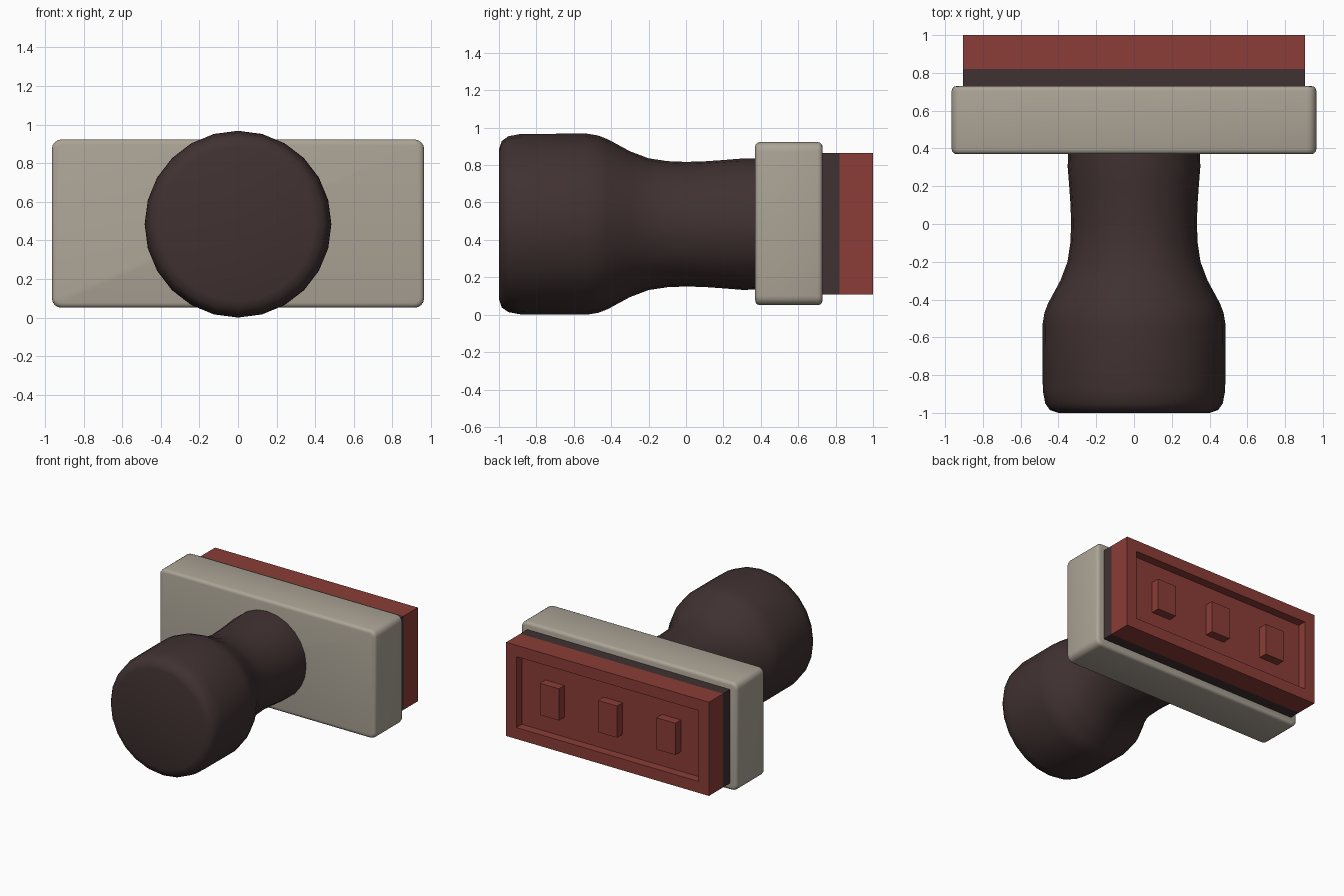
import bpy
import bmesh
import math
from mathutils import Matrix, Vector

cube = bpy.data.objects.get("Cube")
if cube:
    bpy.data.objects.remove(cube, do_unlink=True)

MID = 0.484  # height of the handle axis


def material(name, rgb):
    m = bpy.data.materials.new(name)
    m.use_nodes = True
    m.diffuse_color = (*rgb, 1)
    m.node_tree.nodes["Principled BSDF"].inputs["Base Color"].default_value = (*rgb, 1)
    return m


dark = material("dark_brown", (0.052, 0.031, 0.031))
stone = material("warm_grey", (0.41, 0.37, 0.305))
red = material("brick_red", (0.26, 0.047, 0.038))


def finish(bm, name, mat, smooth=None):
    bmesh.ops.recalc_face_normals(bm, faces=bm.faces)
    mesh = bpy.data.meshes.new(name)
    bm.to_mesh(mesh)
    bm.free()
    mesh.materials.append(mat)
    ob = bpy.data.objects.new(name, mesh)
    bpy.context.collection.objects.link(ob)
    if smooth:
        bpy.ops.object.select_all(action='DESELECT')
        bpy.context.view_layer.objects.active = ob
        ob.select_set(True)
        bpy.ops.object.shade_smooth_by_angle(angle=math.radians(smooth))
    return ob


def box(half_x, half_z, y0, y1, x=0.0):
    bm = bmesh.new()
    place = Matrix.Translation((x, (y0 + y1) / 2, MID + 0.003))
    size = Matrix.Diagonal((2 * half_x, y1 - y0, 2 * half_z, 1))
    bmesh.ops.create_cube(bm, size=1, matrix=place @ size)
    return bm


# Turned handle: (position along y, radius), spun around the y axis
profile = [(-1, 0), (-1, 0.40), (-0.985, 0.445), (-0.95, 0.47), (-0.88, 0.483),
           (-0.53, 0.484), (-0.47, 0.474), (-0.42, 0.455), (-0.3, 0.39),
           (-0.2, 0.352), (-0.1, 0.337), (0, 0.333), (0.1, 0.336),
           (0.2, 0.343), (0.3, 0.351), (0.37, 0.35), (0.38, 0)]
bm = bmesh.new()
verts = [bm.verts.new((0, y, MID + r)) for y, r in profile]
edges = [bm.edges.new(pair) for pair in zip(verts, verts[1:])]
bmesh.ops.spin(bm, geom=verts + edges, cent=(0, 0, MID), axis=(0, 1, 0),
               angle=math.tau, steps=24)
bmesh.ops.remove_doubles(bm, verts=bm.verts, dist=0.0005)
finish(bm, "handle", dark, 60)

# Backing plate: rounded corners first, then a softer rim
bm = box(0.965, 0.436, 0.37, 0.73)


def along_y(e):
    return abs(e.verts[0].co.y - e.verts[1].co.y) > 0.1


bmesh.ops.bevel(bm, geom=[e for e in bm.edges if along_y(e)], offset=0.05,
                segments=4, profile=0.5, affect='EDGES')
bmesh.ops.bevel(bm, geom=[e for e in bm.edges if not along_y(e)], offset=0.025,
                segments=3, profile=0.5, affect='EDGES')
finish(bm, "backing_plate", stone, 40)

# Cushion between plate and rubber
finish(box(0.905, 0.378, 0.72, 0.82), "cushion", dark)

# Rubber pad with a recessed panel in the back face
bm = box(0.905, 0.378, 0.82, 1.0)
bm.normal_update()
back = max(bm.faces, key=lambda f: f.calc_center_median().y)
bmesh.ops.inset_region(bm, faces=[back], thickness=0.13)
floor = bmesh.ops.extrude_discrete_faces(bm, faces=[back])["faces"][0]
bmesh.ops.translate(bm, verts=floor.verts, vec=Vector((0, -0.07, 0)))
finish(bm, "rubber_pad", red)

# Raised blocks in the recess
for name, x in (("right", -0.52), ("middle", 0), ("left", 0.52)):
    finish(box(0.085, 0.128, 0.92, 1.0, x), name + "_raised_block", red)
